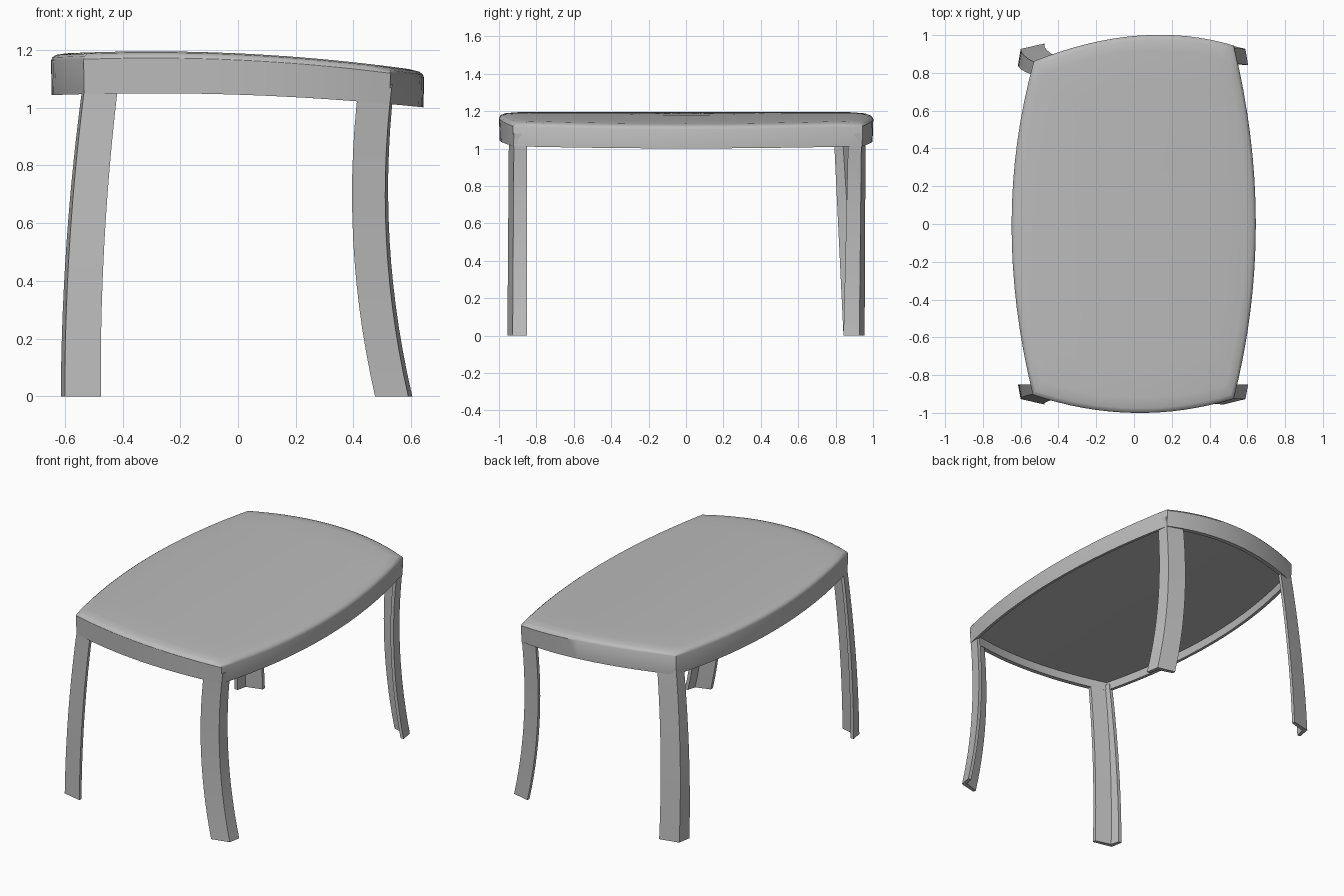
import bpy, bmesh
from mathutils import Vector

cube = bpy.data.objects.get("Cube")
if cube:
    bpy.data.objects.remove(cube, do_unlink=True)

grey = bpy.data.materials.new("plain_grey")
grey.use_nodes = True
COLOUR = (0.5, 0.5, 0.5, 1)
grey.diffuse_color = COLOUR
grey.node_tree.nodes["Principled BSDF"].inputs["Base Color"].default_value = COLOUR


def loft(name, rings, cap_start, cap_end, angle):
    """Join closed rings of equal length into one smooth-shaded object."""
    bm = bmesh.new()
    loops = [[bm.verts.new(p) for p in ring] for ring in rings]
    n = len(loops[0])
    for a, b in zip(loops, loops[1:]):
        for i in range(n):
            j = (i + 1) % n
            bm.faces.new((a[i], a[j], b[j], b[i]))
    if cap_start:
        bm.faces.new(loops[0])
    if cap_end:
        bm.faces.new(loops[-1])
    bmesh.ops.recalc_face_normals(bm, faces=bm.faces)
    mesh = bpy.data.meshes.new(name)
    bm.to_mesh(mesh)
    bm.free()
    mesh.materials.append(grey)
    obj = bpy.data.objects.new(name, mesh)
    bpy.context.collection.objects.link(obj)
    bpy.ops.object.select_all(action='DESELECT')
    obj.select_set(True)
    bpy.context.view_layer.objects.active = obj
    bpy.ops.object.shade_smooth_by_angle(angle=angle)
    return obj


def arc(a, mid, b, steps=16):
    """Points of a curve from a to b through mid, without b."""
    a, mid, b = Vector(a), Vector(mid), Vector(b)
    c = 2 * mid - (a + b) / 2
    return [(1 - t) ** 2 * a + 2 * t * (1 - t) * c + t * t * b
            for t in (k / steps for k in range(steps))]


# Table top outline: four bowed sides meeting at sharp corners
FL, FR = (-0.535, -0.905), (0.528, -0.925)
BR, BL = (0.528, 0.945), (-0.53, 0.862)
outline = (arc(FL, (0, -1), FR) + arc(FR, (0.645, 0), BR)
           + arc(BR, (0.02, 0.997), BL) + arc(BL, (-0.648, 0), FL))


def top_z(x):
    return 1.195 - 0.077 * (x + 0.3) ** 2


def rim_z(x):
    return 1.05 - 0.055 * (x + 0.3) ** 2


def ring(scale, height, drop):
    return [(p.x * scale, p.y * scale, height(p.x * scale) + drop) for p in outline]


# Crowned top, rounded edge, skirt and recessed underside in one shell
rings = [ring(s, top_z, 0) for s in (0.03, 0.25, 0.5, 0.75, 0.92)]
rings += [ring(0.975, top_z, -0.004), ring(0.993, top_z, -0.012), ring(1, top_z, -0.023)]
rings += [ring(0.996, rim_z, 0), ring(0.968, rim_z, 0), ring(0.962, rim_z, 0.05)]
rings += [ring(s, rim_z, 0.05) for s in (0.65, 0.3, 0.03)]
loft("table_top", rings, True, True, 0.6)


# Legs: bowed angle sections whose flanges follow the skirt at each corner
TOP, STEPS, WALL = 1.08, 14, 0.022


def leg(name, sx, sy, top_y, foot_y):
    sections = []
    for k in range(STEPS + 1):
        z = TOP * k / STEPS
        t = k / STEPS
        side_y, corner_y, face_y = (f + (u - f) * t for f, u in zip(foot_y, top_y))
        x = 0.51 + 0.163 * (z - 0.7) ** 2 if sx > 0 else 0.6 - 0.06 * z * z
        width = 0.115 if sx > 0 else 0.125 - 0.01 * t
        side_x = x + 0.014 - 0.006 * t
        points = [(side_x, side_y), (x, corner_y), (x - width, face_y),
                  (x - width, face_y - WALL), (x - WALL, corner_y - WALL),
                  (side_x - WALL, side_y)]
        sections.append([(sx * px, sy * py, z) for px, py in points])
    loft(name, sections, True, True, 0.5)


FOOT = (0.85, 0.927, 0.955)
leg("front_right_leg", -1, -1, (0.85, 0.9, 0.928), FOOT)
leg("front_left_leg", 1, -1, (0.85, 0.92, 0.947), FOOT)
leg("back_left_leg", 1, 1, (0.868, 0.938, 0.96), (0.842, 0.927, 0.955))
leg("back_right_leg", -1, 1, (0.79, 0.858, 0.89), (0.842, 0.927, 0.955))
